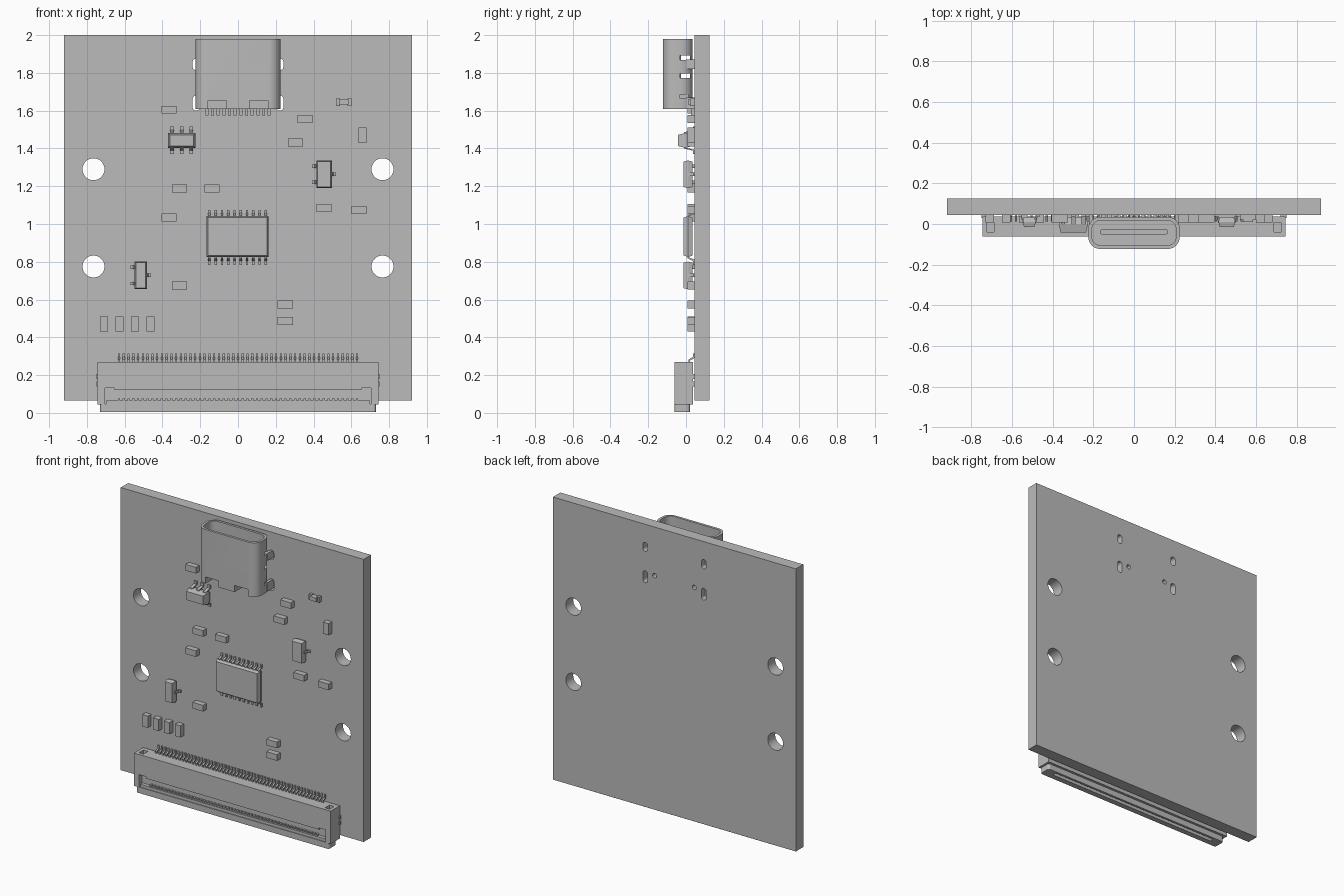
import bpy, bmesh, math
from mathutils import Vector

if "Cube" in bpy.data.objects:
    bpy.data.objects.remove(bpy.data.objects["Cube"])

grey = bpy.data.materials.new("plain grey")
grey.use_nodes = True
COLOUR = (0.5, 0.5, 0.5, 1)
grey.diffuse_color = COLOUR
grey.node_tree.nodes["Principled BSDF"].inputs["Base Color"].default_value = COLOUR

FACE = 0.045   # front surface of the board
BACK = 0.125


def loft(bm, loops):
    """Closed solid through equal-length rings of points."""
    rings = [[bm.verts.new(p) for p in ring] for ring in loops]
    n = len(rings[0])
    for a, b in zip(rings, rings[1:]):
        for i in range(n):
            bm.faces.new((a[i], a[(i + 1) % n], b[(i + 1) % n], b[i]))
    bm.faces.new(rings[0][::-1])
    bm.faces.new(rings[-1])


def rect(x0, x1, z0, z1, y, inset=0):
    x0, x1, z0, z1 = x0 + inset, x1 - inset, z0 + inset, z1 - inset
    return [(x0, y, z0), (x1, y, z0), (x1, y, z1), (x0, y, z1)]


def box(bm, x0, x1, y0, y1, z0, z1):
    loft(bm, [rect(x0, x1, z0, z1, y0), rect(x0, x1, z0, z1, y1)])


def rounded(w, h, r, steps=6):
    """Outline of a rounded rectangle around the origin."""
    pts = []
    for k, (sx, sy) in enumerate([(1, 1), (-1, 1), (-1, -1), (1, -1)]):
        for i in range(steps + 1):
            a = (k + i / steps) * math.pi / 2
            pts.append((sx * (w / 2 - r) + r * math.cos(a), sy * (h / 2 - r) + r * math.sin(a)))
    return pts


def slab(bm, cx, cy, w, h, r, z0, z1):
    """Upright rounded prism."""
    loft(bm, [[(cx + x, cy + y, z) for x, y in rounded(w, h, r)] for z in (z0, z1)])


def drill(bm, cx, cz, w, h):
    """Round or slotted hole through the board thickness."""
    pts = rounded(w, h, min(w, h) / 2 - 0.0005, 8)
    loft(bm, [[(cx + x, y, cz + z) for x, z in pts] for y in (FACE - 0.05, BACK + 0.05)])


def pin(bm, root, out, width, length, y):
    """Bent lead running from a body to the board."""
    t, o = 0.009, Vector(out)
    side = Vector((o.z, 0, -o.x)) * width / 2
    foot = FACE - t
    prof = [(0, y), (0.35, y), (0.6, foot), (1, foot), (1, FACE), (0.5, FACE), (0.25, y + t), (0, y + t)]
    path = [Vector((root[0], d, root[1])) + o * length * s for s, d in prof]
    loft(bm, [[p - side for p in path], [p + side for p in path]])


def package(bm, x0, x1, z0, z1, front, taper=0.008):
    """Moulded chip body, widest at mid height."""
    back = FACE - 0.01
    mid = (front + back) / 2
    loft(bm, [rect(x0, x1, z0, z1, y, i) for y, i in ((front, taper), (mid, 0), (back, taper))])


def finish(name, bm, cut=None, smooth=False):
    """Make the object and subtract the cutter mesh if given."""
    objs = []
    for label, b in ((name, bm), (name + "_cutter", cut)):
        if b is None:
            continue
        bmesh.ops.recalc_face_normals(b, faces=b.faces)
        me = bpy.data.meshes.new(label)
        b.to_mesh(me)
        b.free()
        me.materials.append(grey)
        ob = bpy.data.objects.new(label, me)
        bpy.context.collection.objects.link(ob)
        objs.append(ob)
    ob = objs[0]
    if cut is not None:
        mod = ob.modifiers.new("cut", "BOOLEAN")
        mod.operation, mod.solver, mod.object = "DIFFERENCE", "EXACT", objs[1]
        mod.use_self = True
        dg = bpy.context.evaluated_depsgraph_get()
        me = bpy.data.meshes.new_from_object(ob.evaluated_get(dg))
        ob.modifiers.clear()
        ob.data = me
        bpy.data.objects.remove(objs[1])
    if smooth:
        bpy.ops.object.select_all(action="DESELECT")
        ob.select_set(True)
        bpy.context.view_layer.objects.active = ob
        bpy.ops.object.shade_smooth_by_angle(angle=math.radians(35))
    return ob


# Board with mounting holes, socket slots and peg holes
board, holes = bmesh.new(), bmesh.new()
box(board, -0.92, 0.92, FACE, BACK, 0.065, 2.0)
for s in (-1, 1):
    for z in (0.775, 1.29):
        drill(holes, s * 0.765, z, 0.116, 0.116)
    drill(holes, s * 0.222, 1.845, 0.036, 0.062)
    drill(holes, s * 0.222, 1.64, 0.036, 0.08)
    drill(holes, s * 0.15, 1.667, 0.03, 0.03)
finish("board", board, holes, smooth=True)

# Socket shell: hollow from the top, side slots, notched lower edge
shell, cut = bmesh.new(), bmesh.new()
slab(shell, 0, -0.044, 0.45, 0.158, 0.06, 1.61, 1.98)
slab(cut, 0, -0.044, 0.415, 0.124, 0.045, 1.7, 2.1)
for z in (1.785, 1.88):
    box(cut, -0.3, 0.3, -0.033, 0.022, z - 0.011, z + 0.011)
for s in (-1, 1):
    box(cut, s * 0.11 - 0.05, s * 0.11 + 0.05, -0.2, -0.02, 1.55, 1.655)
    box(cut, s * 0.26 - 0.05, s * 0.26 + 0.05, -0.033, 0.022, 1.665, 1.685)
finish("socket_shell", shell, cut, smooth=True)

tongue = bmesh.new()
slab(tongue, 0, -0.039, 0.335, 0.024, 0.011, 1.69, 1.93)
finish("socket_tongue", tongue, smooth=True)

legs = bmesh.new()
for s in (-1, 1):
    for z, h in ((1.845, 0.05), (1.64, 0.06)):
        box(legs, s * 0.212 - 0.01, s * 0.212 + 0.01, 0, 0.085, z - h / 2, z + h / 2)
finish("socket_legs", legs)

pins = bmesh.new()
for i in range(12):
    x = -0.165 + i * 0.03
    box(pins, x - 0.008, x + 0.008, 0.027, FACE, 1.575, 1.62)
finish("socket_pins", pins)

# Ribbon connector body with front recess and end pockets
body, cut = bmesh.new(), bmesh.new()
box(body, -0.745, 0.745, -0.062, 0.037, 0.045, 0.27)
box(cut, -0.705, 0.705, -0.1, -0.03, 0.0, 0.12)
for s in (-1, 1):
    box(cut, s * 0.68 - 0.025, s * 0.68 + 0.025, -0.1, -0.031, 0.11, 0.132)
    box(cut, s * 0.705 - 0.017, s * 0.705 + 0.017, -0.04, 0.008, 0.22, 0.3)
finish("ribbon_connector_body", body, cut)

latch, cut = bmesh.new(), bmesh.new()
slab(latch, 0, -0.02, 1.46, 0.08, 0.015, 0.005, 0.046)
box(latch, -0.7, 0.7, -0.055, -0.028, 0.04, 0.065)
box(cut, -0.66, 0.66, -0.022, 0.004, -0.05, 0.035)
finish("ribbon_connector_latch", latch, cut)

contacts = bmesh.new()
for i in range(51):
    x = -0.63 + i * 0.0252
    pin(contacts, (x, 0.265), (0, 0, 1), 0.011, 0.05, 0.012)
    box(contacts, x - 0.006, x + 0.006, -0.05, -0.028, 0.055, 0.076)
for s in (-1, 1):
    for z in (0.14, 0.18):
        box(contacts, s * 0.735 - 0.015, s * 0.735 + 0.015, 0.03, FACE, z, z + 0.025)
finish("ribbon_connector_contacts", contacts)

# Main chip with leads along top and bottom
chip, leads = bmesh.new(), bmesh.new()
package(chip, -0.167, 0.162, 0.825, 1.042, -0.012)
finish("main_chip", chip)
for i in range(10):
    x = -0.151 + i * 0.0331
    pin(leads, (x, 1.03), (0, 0, 1), 0.013, 0.045, 0.008)
    pin(leads, (x, 0.837), (0, 0, -1), 0.013, 0.053, 0.008)
finish("main_chip_leads", leads)

# Six-lead chip
chip, leads = bmesh.new(), bmesh.new()
package(chip, -0.37, -0.226, 1.403, 1.482, -0.042, 0.01)
for x in (-0.35, -0.298, -0.247):
    pin(leads, (x, 1.47), (0, 0, 1), 0.02, 0.045, -0.01)
    pin(leads, (x, 1.415), (0, 0, -1), 0.02, 0.045, -0.01)
finish("six_lead_chip", chip)
finish("six_lead_chip_leads", leads)

# Transistors: two leads on the left, one on the right
for name, x, z, w in (("upper_transistor", 0.456, 1.263, 0.082), ("lower_transistor", -0.515, 0.728, 0.064)):
    bm = bmesh.new()
    package(bm, x - w / 2, x + w / 2, z - 0.073, z + 0.073, -0.014, 0.006)
    for dz in (-0.043, 0.043):
        pin(bm, (x - w / 2 + 0.01, z + dz), (-1, 0, 0), 0.018, 0.032, 0.006)
    pin(bm, (x + w / 2 - 0.01, z), (1, 0, 0), 0.018, 0.032, 0.006)
    finish(name, bm)

# Small block components, lying flat or standing
flat = [(-.365, 1.605), (.355, 1.555), (.305, 1.432), (-.31, 1.187), (-.138, 1.187), (-.365, 1.034),
        (.455, 1.085), (.64, 1.075), (-.31, .675), (.25, .573), (.25, .487)]
upright = [(.66, 1.47)] + [(-.71 + i * 0.0823, .47) for i in range(4)]
for label, spots, w, h in (("flat", flat, 0.08, 0.042), ("upright", upright, 0.042, 0.08)):
    for i, (x, z) in enumerate(spots):
        bm = bmesh.new()
        box(bm, x - w / 2, x + w / 2, 0.008, FACE, z - h / 2, z + h / 2)
        finish(f"{label}_component_{i + 1}", bm)

# Indicator lamp with end caps
lamp = bmesh.new()
box(lamp, 0.535, 0.585, 0.01, FACE, 1.632, 1.658)
for x in (0.53, 0.59):
    box(lamp, x - 0.01, x + 0.01, 0.022, FACE, 1.626, 1.664)
finish("indicator_lamp", lamp)
